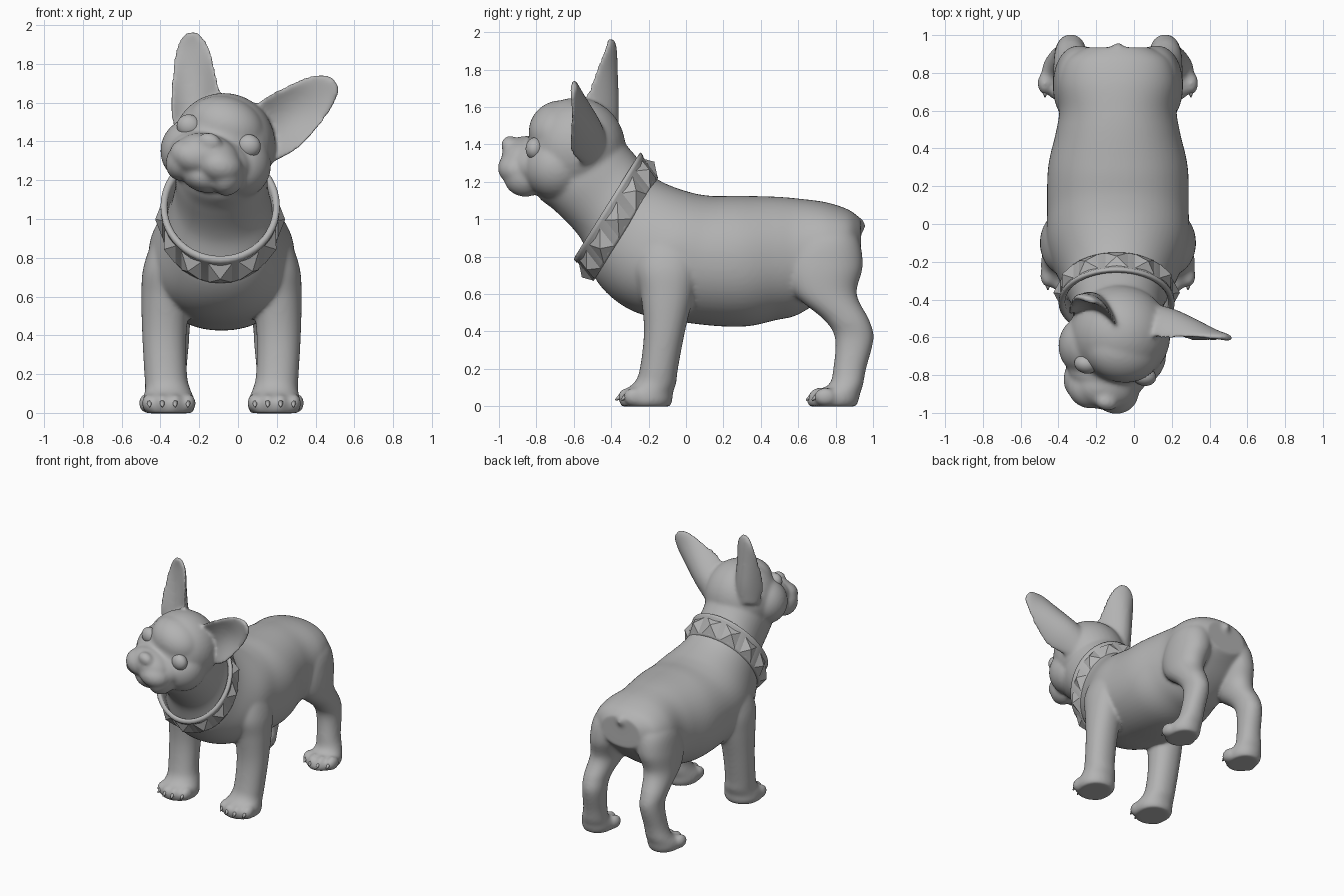
import bpy, bmesh, math
from mathutils import Vector, Matrix

if "Cube" in bpy.data.objects:
    bpy.data.objects.remove(bpy.data.objects["Cube"])

CX = -0.085          # symmetry plane of the trunk
grey = bpy.data.materials.new("plain grey")
grey.diffuse_color = (0.45, 0.45, 0.45, 1)
grey.use_nodes = True
grey.node_tree.nodes["Principled BSDF"].inputs["Base Color"].default_value = grey.diffuse_color


def make(name, bm, smooth=True):
    bmesh.ops.recalc_face_normals(bm, faces=bm.faces)
    me = bpy.data.meshes.new(name)
    for f in bm.faces:
        f.smooth = smooth
    bm.to_mesh(me)
    bm.free()
    me.materials.append(grey)
    ob = bpy.data.objects.new(name, me)
    bpy.context.collection.objects.link(ob)
    return ob


def spline(rows, steps=7):
    """Smoothly interpolate rows of numbers (Catmull-Rom)."""
    out, n = [], len(rows)
    for i in range(n - 1):
        p0, p1, p2, p3 = (rows[max(i - 1, 0)], rows[i], rows[i + 1], rows[min(i + 2, n - 1)])
        for s in range(steps):
            t = s / steps
            out.append([0.5 * (2 * b + (c - a) * t + (2 * a - 5 * b + 4 * c - d) * t * t
                        + (3 * b - a - 3 * c + d) * t ** 3) for a, b, c, d in zip(p0, p1, p2, p3)])
    return out + [list(rows[-1])]


def skin(bm, rings, closed=False):
    vs = [[bm.verts.new(p) for p in r] for r in rings]
    n = len(vs[0])
    pairs = list(zip(vs, vs[1:])) + ([(vs[-1], vs[0])] if closed else [])
    for a, b in pairs:
        for i in range(n):
            bm.faces.new((a[i], a[(i + 1) % n], b[(i + 1) % n], b[i]))
    if not closed:
        bm.faces.new(vs[0])
        bm.faces.new(vs[-1])


def oval(x, y, z, rx, r, tilt, n=56, power=0.93):
    """Oval ring spanned by x and a direction tilted up from y."""
    t = math.radians(tilt)
    pts = []
    for i in range(n):
        a = 2 * math.pi * i / n
        c, s = math.cos(a), math.sin(a)
        c = math.copysign(abs(c) ** power, c) * rx
        s = math.copysign(abs(s) ** power, s) * r
        pts.append(Vector((x + c, y + s * math.cos(t), z + s * math.sin(t))))
    return pts


def ball(bm, pos, rad, mat=Matrix()):
    m = mat @ Matrix.Translation(pos) @ Matrix.Diagonal((*rad, 1))
    bmesh.ops.create_uvsphere(bm, u_segments=36, v_segments=20, radius=1, matrix=m)


body = bmesh.new()

# trunk and neck: y, z, half width, half height, tilt
trunk = [(-.72, 1.30, .13, .15, 50), (-.65, 1.28, .20, .215, 52), (-.54, 1.25, .235, .262, 55),
         (-.42, 1.12, .242, .272, 60), (-.315, .94, .29, .318, 60),
         (-.125, .825, .37, .355, 62), (.075, .785, .375, .347, 77), (.30, .775, .37, .35, 90),
         (.48, .79, .33, .33, 90), (.60, .80, .31, .31, 90), (.75, .84, .315, .25, 90),
         (.87, .875, .27, .175, 90), (.935, .88, .17, .12, 90)]
skin(body, [oval(CX, *r) for r in spline(trunk)])
ball(body, (CX, .885, .965), (.05, .075, .055))   # stub tail

# legs: offset from centre, y, z, half width, half length
front_leg = [(.272, -.215, -.002, .12, .13), (.272, -.215, .03, .136, .142), (.272, -.21, .07, .133, .14),
             (.278, -.165, .125, .116, .113), (.288, -.145, .2, .11, .102), (.295, -.115, .4, .114, .11),
             (.287, -.10, .6, .126, .143), (.265, -.1, .75, .138, .175), (.215, -.09, .9, .13, .16),
             (.15, -.08, 1.0, .10, .10)]
rear_leg = [(.287, .785, -.002, .10, .125), (.287, .785, .03, .117, .138), (.285, .80, .07, .113, .132),
            (.278, .855, .115, .095, .092), (.265, .875, .2, .083, .088), (.25, .90, .36, .082, .103),
            (.25, .86, .46, .09, .12), (.232, .745, .6, .112, .168), (.205, .735, .75, .135, .21),
            (.18, .75, .9, .13, .17), (.14, .75, 1.0, .08, .08)]
claws = bmesh.new()
for side in (-1, 1):
    for leg, toe_y in ((front_leg, -.305), (rear_leg, .715)):
        skin(body, [oval(CX + side * o, y, z, rx, r, 0) for o, y, z, rx, r in spline(leg)])
        # toes and claws
        for k in (-1.5, -.5, .5, 1.5):
            x = CX + side * leg[1][0] + k * .066
            y = toe_y + .03 * (abs(k) > 1)
            ball(body, (x, y, .05), (.04, .06, .05))
            m = Matrix.Translation((x, y - .058, .042)) @ Matrix.Rotation(math.radians(125), 4, 'X')
            bmesh.ops.create_cone(claws, cap_ends=True, segments=8, radius1=.016, radius2=.004,
                                  depth=.035, matrix=m)
    ball(body, (CX + side * .11, .785, .86), (.16, .15, .18))    # rump
make("claws", claws)

# head, turned and tilted to one side
H = (Matrix.Translation((-.075, -.585, 1.38)) @ Matrix.Rotation(math.radians(-12), 4, 'Z')
     @ Matrix.Rotation(math.radians(18), 4, 'Y'))
ball(body, (0, 0, 0), (.268, .262, .27), H)
ball(body, (0, -.085, .10), (.205, .165, .155), H)       # forehead
ball(body, (0, -.11, -.11), (.21, .20, .145), H)         # jaw
ball(body, (0, -.255, -.165), (.12, .125, .085), H)      # chin
ball(body, (0, -.22, -.065), (.215, .13, .125), H)       # muzzle root
ball(body, (0, -.29, -.05), (.165, .12, .105), H)        # muzzle bridge
ball(body, (0, -.365, .02), (.062, .045, .045), H)       # nose
for s in (-1, 1):
    ball(body, (s * .132, -.09, -.07), (.162, .168, .168), H)                # cheeks
    ball(body, (s * .072, -.305, -.085), (.125, .114, .092), H)              # upper lip
    ball(body, (s * .125, -.265, -.13), (.085, .115, .10), H)                # hanging lip

# eyes
for s, nm in ((-1, "right_eye"), (1, "left_eye")):
    bm = bmesh.new()
    ball(bm, (s * .165, -.19, .05), (.064, .05, .06), H)
    make(nm, bm)


# ears: cupped leaves with a rounded back; rows are x, y, z, half width, cup depth, back bulge
def ear(bm, rows, across, forward=(0, -1, 0)):
    u, n = Vector(across).normalized(), Vector(forward).normalized()
    rings = []
    for x, y, z, w, cup, back in spline(rows, 5):
        ring = []
        for i in range(32):
            a = 2 * math.pi * i / 32
            c, s = math.cos(a), math.sin(a)
            thick = .02 * s if s > 0 else back * s
            ring.append(Vector((x, y, z)) + u * (w + .008) * c + n * (thick + cup * c * c))
        rings.append(ring)
    skin(bm, rings)


ear(body, [(-.20, -.45, 1.44, .12, .04, .08), (-.215, -.43, 1.58, .13, .085, .07),
           (-.228, -.405, 1.75, .11, .06, .04), (-.235, -.395, 1.87, .086, .025, .025),
           (-.24, -.395, 1.93, .056, .01, .02), (-.24, -.40, 1.965, .02, 0, .015)],
    (.95, -.25, .12))
ear(body, [(.10, -.51, 1.40, .13, .04, .09), (.21, -.53, 1.485, .15, .08, .08),
           (.325, -.55, 1.575, .13, .06, .045), (.42, -.58, 1.65, .10, .025, .025),
           (.475, -.595, 1.69, .062, .01, .02), (.502, -.60, 1.71, .025, 0, .015)],
    (.58, -.05, -.78))

# fuse all overlapping volumes into one soft skin
dog = make("body_head_and_ears", body)
rm = dog.modifiers.new("blend", 'REMESH')
rm.mode, rm.voxel_size, rm.use_smooth_shade = 'VOXEL', .011, True
sm = dog.modifiers.new("soften", 'SMOOTH')
sm.factor, sm.iterations = .5, 14

# collar band: slanted oval strip with a raised rim at the front
bm = bmesh.new()
front, rear = (-.42, 1.07), (-.322, .945)


def band(t, grow):
    y, z = (a + (b - a) * t for a, b in zip(front, rear))
    return oval(-.092, y, z, .295 + grow, .325 + grow, 58, 48, 1.0)


skin(bm, [band(-.03, .0), band(0, .012), band(.12, .012), band(.18, .006), band(.9, .008),
          band(1, .0), band(1, -.03), band(.05, -.022), band(-.02, -.014)], closed=True)
make("collar", bm)

# low pyramid studs around the collar
bm = bmesh.new()
ax = Vector((0, rear[0] - front[0], rear[1] - front[1])).normalized()
mid, top = band(.58, .002), band(.58, .04)
for i in range(0, 48, 4):
    side = (mid[(i + 1) % 48] - mid[i - 1]).normalized()
    base = [bm.verts.new(mid[i] + side * a * .06 + ax * b * .06)
            for a, b in ((-1, -1), (1, -1), (1, 1), (-1, 1))]
    tip = bm.verts.new(top[i])
    bm.faces.new(base)
    for k in range(4):
        bm.faces.new((base[k], base[(k + 1) % 4], tip))
make("collar_studs", bm, smooth=False)
